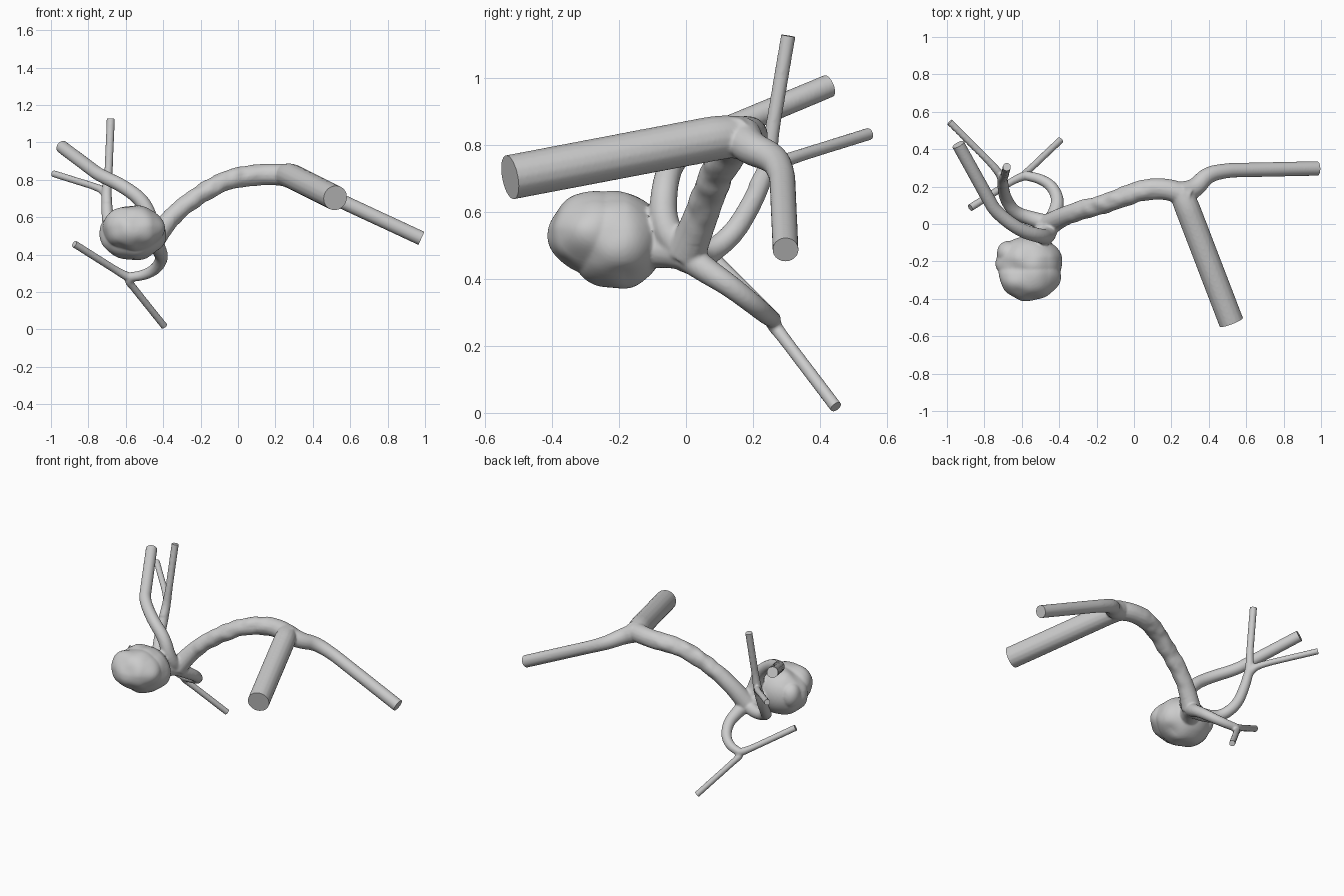
import bpy, bmesh
from mathutils import Vector, noise

if "Cube" in bpy.data.objects:
    bpy.data.objects.remove(bpy.data.objects["Cube"])

parts, ends = [], []


def smooth_path(pts):
    # keep long runs straight, round the bends by corner cutting
    out = [pts[0]]
    for a, b in zip(pts, pts[1:]):
        d = (b - a).length
        if d > 0.25:
            out += [a.lerp(b, 0.09 / d), a.lerp(b, 1 - 0.09 / d)]
        out.append(b)
    for _ in range(3):
        cut = [out[0]]
        for a, b in zip(out, out[1:]):
            cut += [a.lerp(b, 0.25), a.lerp(b, 0.75)]
        out = cut + [out[-1]]
    return out


def tube(name, pts, open_end=False):
    # each point is x, y, z, radius
    pts = [Vector(p) for p in pts]
    if open_end:
        tip = pts[-1].copy()
        way = (tip - pts[-2]).to_3d().normalized()
        ends.append((tip.to_3d(), way))
        pts[-1] = Vector((*(tip.to_3d() + way * 0.04), tip[3]))
    path = smooth_path(pts)
    cu = bpy.data.curves.new(name, 'CURVE')
    cu.dimensions = '3D'
    cu.bevel_depth = 1.0
    cu.bevel_resolution = 6
    cu.use_fill_caps = True
    sp = cu.splines.new('POLY')
    sp.points.add(len(path) - 1)
    for p, v in zip(sp.points, path):
        p.co = (v[0], v[1], v[2], 1)
        p.radius = v[3] + 0.0012
    ob = bpy.data.objects.new(name, cu)
    bpy.context.collection.objects.link(ob)
    parts.append(ob)


def blob(name, loc, scale):
    bpy.ops.mesh.primitive_ico_sphere_add(subdivisions=4, radius=1, location=loc)
    ob = bpy.context.object
    ob.name = name
    ob.scale = scale
    parts.append(ob)


# wide inlet vessel and right side branch
fork = (0.25, 0.165, 0.825, 0.06)
tube("inlet", [fork, (0.28, 0.10, 0.822, 0.066), (0.52, -0.525, 0.703, 0.066)], True)
tube("right_branch", [fork, (0.33, 0.19, 0.79, 0.05), (0.39, 0.265, 0.76, 0.043),
                      (0.50, 0.287, 0.71, 0.038), (0.98, 0.297, 0.487, 0.038)], True)

# arched main trunk
tube("trunk", [(0.29, 0.14, 0.82, 0.062), (0.20, 0.185, 0.83, 0.056), (0.08, 0.19, 0.825, 0.056),
               (-0.04, 0.15, 0.805, 0.052), (-0.16, 0.11, 0.75, 0.05), (-0.28, 0.075, 0.67, 0.049),
               (-0.38, 0.04, 0.575, 0.05), (-0.45, 0.0, 0.475, 0.058)])

# bulging sac with its neck
blob("sac_back", (-0.56, -0.205, 0.515), (0.175, 0.14, 0.147))
blob("sac_front", (-0.56, -0.275, 0.54), (0.163, 0.138, 0.12))
blob("sac_side", (-0.67, -0.155, 0.53), (0.065, 0.065, 0.08))
tube("sac_neck", [(-0.54, -0.16, 0.50, 0.075), (-0.49, -0.06, 0.49, 0.055), (-0.45, 0.0, 0.475, 0.05)])

# thick upper branch
tube("upper_branch", [(-0.45, -0.01, 0.48, 0.045), (-0.462, -0.07, 0.56, 0.042),
                      (-0.50, -0.065, 0.68, 0.038), (-0.61, -0.035, 0.765, 0.036),
                      (-0.74, 0.065, 0.825, 0.035), (-0.94, 0.425, 0.975, 0.034)], True)

# middle branch splitting in two
split = (-0.703, 0.245, 0.735, 0.026)
tube("middle_branch", [(-0.45, 0.0, 0.465, 0.045), (-0.55, 0.03, 0.445, 0.038), (-0.64, 0.06, 0.47, 0.034),
                       (-0.69, 0.14, 0.53, 0.032), (-0.70, 0.20, 0.63, 0.03), split])
tube("middle_twig_up", [(-0.70, 0.21, 0.67, 0.026), split, (-0.693, 0.255, 0.83, 0.021),
                        (-0.68, 0.305, 1.125, 0.021)], True)
tube("middle_twig_side", [(-0.70, 0.21, 0.67, 0.024), (-0.71, 0.26, 0.74, 0.022),
                          (-0.77, 0.33, 0.765, 0.018), (-0.985, 0.545, 0.832, 0.018)], True)

# lower branch curling back and splitting in two
low = (-0.585, 0.26, 0.278, 0.024)
tube("lower_branch", [(-0.45, 0.0, 0.47, 0.045), (-0.42, 0.06, 0.425, 0.038), (-0.405, 0.13, 0.38, 0.033),
                      (-0.435, 0.20, 0.325, 0.03), (-0.50, 0.242, 0.29, 0.027), low])
tube("lower_twig_left", [(-0.55, 0.255, 0.28, 0.022), low, (-0.65, 0.23, 0.315, 0.019),
                         (-0.875, 0.087, 0.457, 0.019)], True)
tube("lower_twig_down", [(-0.56, 0.255, 0.28, 0.022), (-0.59, 0.262, 0.262, 0.021),
                         (-0.56, 0.29, 0.225, 0.018), (-0.395, 0.447, 0.018, 0.018)], True)

# join everything and fuse into one skin
bpy.ops.object.select_all(action='DESELECT')
for ob in parts:
    ob.select_set(True)
bpy.context.view_layer.objects.active = parts[0]
bpy.ops.object.convert(target='MESH')
bpy.ops.object.join()
vessel = bpy.context.object
vessel.name = "branching_vessel"
bpy.ops.object.transform_apply(location=True, rotation=True, scale=True)
rm = vessel.modifiers.new("fuse", 'REMESH')
rm.mode = 'VOXEL'
rm.voxel_size = 0.0065
bpy.ops.object.modifier_apply(modifier=rm.name)
sm = vessel.modifiers.new("soften", 'SMOOTH')
sm.factor = 0.5
sm.iterations = 6
bpy.ops.object.modifier_apply(modifier=sm.name)

bm = bmesh.new()
bm.from_mesh(vessel.data)
bm.normal_update()

# lumpy trunk and sac
for v in bm.verts:
    p = v.co
    trunk = -0.38 < p.x < 0.15
    sac = p.y < -0.1 and p.x < -0.3 and p.z < 0.7
    if trunk and p.y > 0 and p.z > 0.5:
        fade = min(1, (p.x + 0.38) / 0.1, (0.15 - p.x) / 0.1)
        v.co = p + v.normal * noise.noise(p * 17) * 0.007 * fade
    elif sac:
        fade = min(1, (-0.1 - p.y) / 0.08)
        v.co = p + v.normal * noise.noise(p * 11) * 0.012 * fade

# cut every free end flat and cap it
for tip, way in ends:
    near = [f for f in bm.faces if (f.calc_center_median() - tip).length < 0.13]
    geom = set(near)
    for f in near:
        geom.update(f.verts)
        geom.update(f.edges)
    bmesh.ops.bisect_plane(bm, geom=list(geom), dist=1e-5, plane_co=tip, plane_no=way, clear_outer=True)
    rim = [e for e in bm.edges if e.is_boundary]
    bmesh.ops.holes_fill(bm, edges=rim, sides=0)
bmesh.ops.recalc_face_normals(bm, faces=bm.faces[:])
bm.to_mesh(vessel.data)
bm.free()
bpy.ops.object.shade_smooth_by_angle(angle=0.7)
